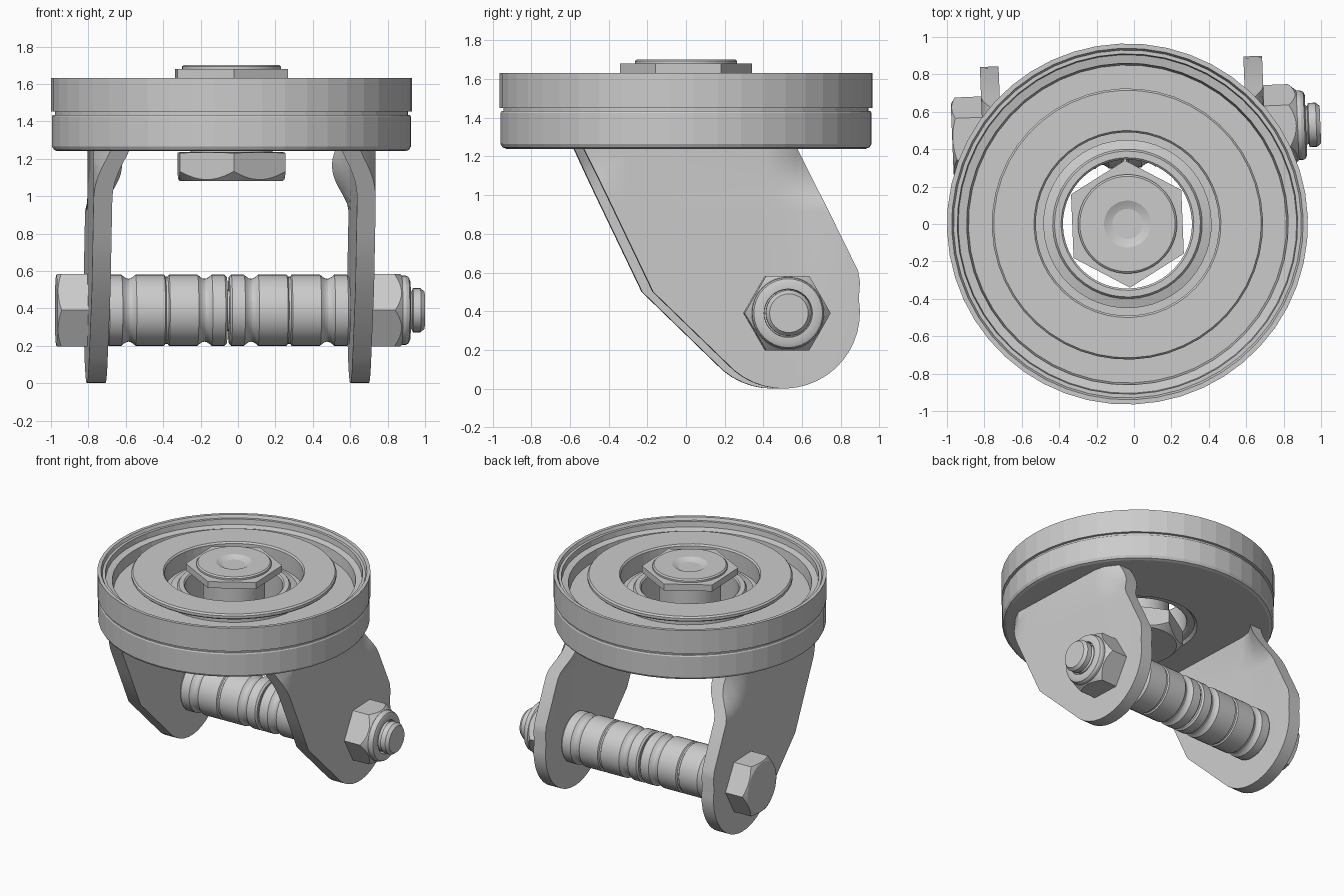
import bpy, bmesh
from math import sin, cos, pi, sqrt, radians, degrees
from mathutils import Matrix, Vector

if "Cube" in bpy.data.objects:
    bpy.data.objects.remove(bpy.data.objects["Cube"])

# Head sits slightly off centre; the fork is swivelled a little about its axis
FORK = Matrix.Translation((-0.035, 0, 0)) @ Matrix.Rotation(radians(2.3), 4, 'Z')
AXLE = FORK @ Matrix.Translation((0, 0.49, 0.39)) @ Matrix.Rotation(pi / 2, 4, 'Y')


def finish(bm, name, mat, smooth=True):
    bmesh.ops.remove_doubles(bm, verts=bm.verts, dist=1e-5)
    bmesh.ops.recalc_face_normals(bm, faces=bm.faces)
    me = bpy.data.meshes.new(name)
    bm.to_mesh(me)
    bm.free()
    ob = bpy.data.objects.new(name, me)
    bpy.context.collection.objects.link(ob)
    me.transform(mat)
    if smooth:
        bpy.ops.object.select_all(action='DESELECT')
        bpy.context.view_layer.objects.active = ob
        ob.select_set(True)
        bpy.ops.object.shade_smooth_by_angle(angle=radians(25))
    return ob


def revolve(name, profile, mat, segs=48, closed=False, smooth=True):
    """Turn an (r, z) profile about z; profile may be a function of the angle."""
    bm = bmesh.new()
    cols = []
    for i in range(segs):
        a = 2 * pi * i / segs
        pts = profile(a) if callable(profile) else profile
        cols.append([bm.verts.new((r * cos(a), r * sin(a), z)) for r, z in pts])
    n = len(cols[0])
    for i in range(segs):
        p, q = cols[i], cols[(i + 1) % segs]
        for j in range(n if closed else n - 1):
            k = (j + 1) % n
            quad = [p[j], q[j], q[k], p[k]]
            if profile_on_axis(p[j]):
                quad = [p[j], q[k], p[k]]
            elif profile_on_axis(p[k]):
                quad = [p[j], q[j], p[k]]
            bm.faces.new(quad)
    return finish(bm, name, mat, smooth)


def profile_on_axis(v):
    return v.co.xy.length < 1e-6


def hexagon(name, flat, z0, z1, mat, k0=0.0, k1=0.0):
    """Hex nut or bolt head with conical chamfers of slope k0, k1."""
    rc = flat * 0.97

    def prof(a):
        t = (degrees(a) - 90) % 60 - 30
        r = flat / cos(radians(t))
        return [(0, z0), (rc, z0), (r, z0 + (r - rc) * k0),
                (r, z1 - (r - rc) * k1), (rc, z1), (0, z1)]
    return revolve(name, prof, mat, 48)


# Swivel head: outer cup with stepped rim
revolve("swivel_cup", [
    (0.42, 1.24), (0.93, 1.24), (0.95, 1.247), (0.96, 1.265), (0.96, 1.425),
    (0.955, 1.435), (0.945, 1.435), (0.945, 1.452), (0.965, 1.452), (0.965, 1.632),
    (0.94, 1.632), (0.93, 1.61), (0.91, 1.61), (0.905, 1.57), (0.86, 1.56),
    (0.85, 1.48), (0.40, 1.48), (0.40, 1.26)],
    FORK, 48, True, False)

# Raised washer flange on its neck
revolve("bearing_flange", [
    (0.54, 1.46), (0.54, 1.585), (0.715, 1.585), (0.725, 1.595), (0.725, 1.615),
    (0.715, 1.627), (0.50, 1.627), (0.49, 1.615), (0.49, 1.46)],
    FORK, 48, True, False)

# Inner race around the king bolt
revolve("inner_race", [
    (0.345, 1.27), (0.345, 1.52), (0.355, 1.53), (0.39, 1.53), (0.40, 1.515),
    (0.45, 1.50), (0.45, 1.47), (0.41, 1.46), (0.41, 1.26), (0.36, 1.26)],
    FORK, 48, True)

# King bolt: shank with drilled centre, nut on top, head below
revolve("king_bolt", [
    (0, 1.20), (0.22, 1.20), (0.22, 1.66), (0.265, 1.66), (0.265, 1.693),
    (0.255, 1.702), (0.125, 1.702), (0, 1.64)], FORK)
hexagon("king_bolt_nut", 0.295, 1.63, 1.68, FORK)
hexagon("king_bolt_head", 0.283, 1.08, 1.235, FORK, k0=1.0, k1=0.1)


# Fork legs: flat plates whose upper corners curl in to follow the cup
def fork_leg(name, side):
    outline = [(0.545, 1.25), (-0.56, 1.25), (-0.2, 0.5)]
    for i in range(19):
        a = radians(222 + i * (370 - 222) / 18)
        outline.append((0.475 + 0.395 * cos(a), 0.395 + 0.395 * sin(a)))
    outline += [(0.87, 0.55), (0.86, 0.61)]
    bm = bmesh.new()
    face = bm.faces.new([bm.verts.new((-0.05, y, z)) for y, z in outline])
    ext = bmesh.ops.extrude_face_region(bm, geom=[face])
    for v in ext["geom"]:
        if isinstance(v, bmesh.types.BMVert):
            v.co.x = 0.05
    cuts = [((0, 0, 0.92 + 0.04 * i), (0, 0, 1)) for i in range(8)]
    cuts += [((0, y, 0), (0, 1, 0)) for y in (-0.5, -0.42, -0.34, 0.38, 0.46, 0.54, 0.62)]
    for co, no in cuts:
        bmesh.ops.bisect_plane(bm, geom=bm.verts[:] + bm.edges[:] + bm.faces[:],
                               plane_co=co, plane_no=no)
    for v in bm.verts:
        t = min(1, max(0, (v.co.z - 0.92) / 0.33))
        curl = min(0, sqrt(max(0.1, 0.87 ** 2 - v.co.y ** 2)) - 0.755)
        v.co.x = side * (0.705 + v.co.x + curl * t * t * (3 - 2 * t))
    finish(bm, name, FORK)


fork_leg("left_fork_leg", -1)
fork_leg("right_fork_leg", 1)

# Axle sleeves: two grooved rollers, end to end
R = 0.19
half = [(R - 0.012, 0.004), (R, 0.016), (R, 0.08)]
half += [(R - 0.022 * sin(pi * i / 6), 0.085 + 0.075 * i / 6) for i in range(7)]
half += [(R, 0.313), (R - 0.01, 0.32)]
sleeve = half + [(r, 0.652 - z) for r, z in reversed(half)]
for name, start in (("left_axle_sleeve", -0.654), ("right_axle_sleeve", 0.002)):
    ends = [(0, 0.004)] + sleeve + [(0, 0.648)]
    revolve(name, ends, AXLE @ Matrix.Translation((0, 0, start)), 40)

# Axle bolt: head on the left, collared lock nut and stud end on the right
revolve("axle_bolt", [
    (0, -0.8), (0.11, -0.8), (0.11, 0.97), (0.10, 0.985), (0.118, 0.99),
    (0.118, 1.03), (0.10, 1.052), (0, 1.052)], AXLE, 32)
hexagon("axle_bolt_head", 0.193, -0.918, -0.75, AXLE, k0=0.6)
hexagon("axle_nut", 0.193, 0.75, 0.93, AXLE, k1=1.2)
revolve("axle_nut_collar", [
    (0.12, 0.9), (0.186, 0.9), (0.186, 0.95), (0.178, 0.967), (0.16, 0.975),
    (0.125, 0.975)], AXLE, 32, True)
